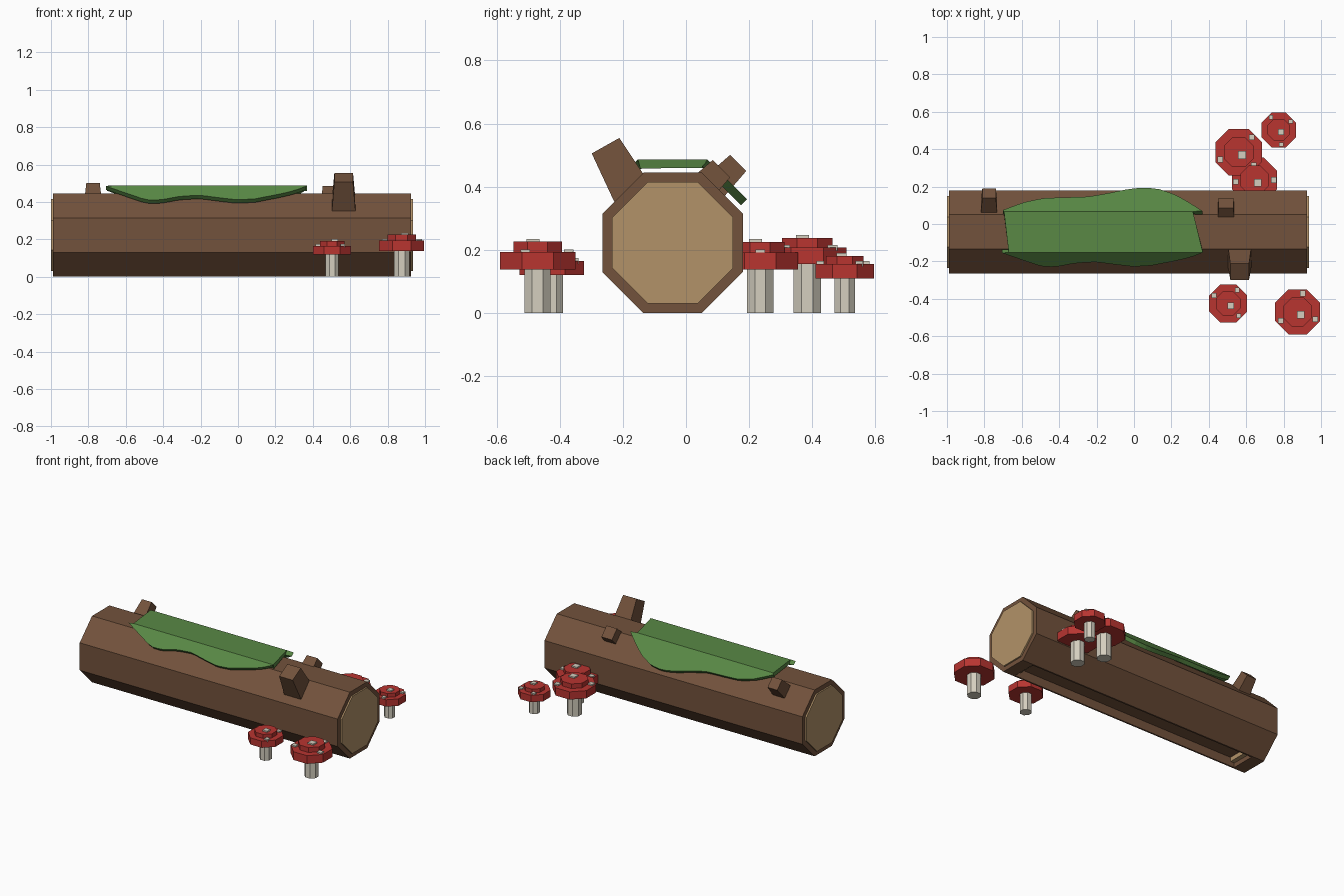
import bpy, bmesh
from math import cos, sin, pi, radians, sqrt
from mathutils import Matrix, Vector

if "Cube" in bpy.data.objects:
    bpy.data.objects.remove(bpy.data.objects["Cube"])


def material(name, rgb):
    m = bpy.data.materials.new(name)
    m.diffuse_color = (*rgb, 1)
    m.use_nodes = True
    m.node_tree.nodes["Principled BSDF"].inputs["Base Color"].default_value = m.diffuse_color
    return m


BARK = material("bark", (0.17, 0.085, 0.045))
WOOD = material("cut_wood", (0.45, 0.29, 0.14))
MOSS = material("moss", (0.10, 0.25, 0.06))
RED = material("red_cap", (0.48, 0.035, 0.03))
CREAM = material("cream", (0.66, 0.62, 0.52))


def finish(bm, name, mat):
    bmesh.ops.recalc_face_normals(bm, faces=bm.faces)
    me = bpy.data.meshes.new(name)
    bm.to_mesh(me)
    bm.free()
    me.materials.append(mat)
    ob = bpy.data.objects.new(name, me)
    bpy.context.collection.objects.link(ob)
    return ob


def prism(bm, start, end, r1, r2, sides=8):
    """Tapered prism between two points; r1 and r2 are centre-to-flat distances."""
    start, end = Vector(start), Vector(end)
    axis = end - start
    k = 1 / cos(pi / sides)
    if abs(axis.x) > 1e-6:
        rot = Matrix.Rotation(pi / 2, 4, 'Y')
    elif abs(axis.y) > 1e-6:
        # lean within the yz plane so sides stay square to x
        rot = Vector((0, 0, 1)).rotation_difference(axis).to_matrix().to_4x4()
    else:
        rot = Matrix.Identity(4)
    mat = Matrix.Translation((start + end) / 2) @ rot @ Matrix.Rotation(pi / sides, 4, 'Z')
    bmesh.ops.create_cone(bm, cap_ends=True, segments=sides, radius1=r1 * k,
                          radius2=r2 * k, depth=axis.length, matrix=mat)


def box(bm, x, y, z, w, h):
    bmesh.ops.create_cube(bm, size=1, matrix=Matrix.Translation((x, y, z))
                          @ Matrix.Diagonal((w, w, h, 1)))


CY, CZ, R = -0.0425, 0.2225, 0.2225

# log with a recess in its underside
bm = bmesh.new()
prism(bm, (-0.99, CY, CZ), (0.925, CY, CZ), R, R)
bm.faces.ensure_lookup_table()
under = min(bm.faces, key=lambda f: f.calc_center_median().z)
bmesh.ops.inset_region(bm, faces=[under], thickness=0.015)
for v in under.verts:
    v.co.x = -0.90 if v.co.x < 0 else 0.84
roof = bmesh.ops.extrude_discrete_faces(bm, faces=[under])["faces"][0]
bmesh.ops.translate(bm, vec=(0, 0, 0.06), verts=list(roof.verts))
finish(bm, "log", BARK)

# pale sawn ends
for name, x0, x1 in (("left_cut_end", -1.0, -0.87), ("right_cut_end", 0.80, 0.935)):
    bm = bmesh.new()
    prism(bm, (x0, CY, CZ), (x1, CY, CZ), 0.192, 0.192)
    finish(bm, name, WOOD)

# broken branch stubs
stubs = [("front_branch", 0.565, (-0.165, 0.37), (-0.255, 0.53), 0.064, 0.05),
         ("back_left_branch", -0.775, (0.08, 0.39), (0.165, 0.475), 0.045, 0.036),
         ("back_right_branch", 0.492, (0.055, 0.40), (0.112, 0.457), 0.045, 0.039)]
for name, x, a, b, r1, r2 in stubs:
    bm = bmesh.new()
    prism(bm, (x, *a), (x, *b), r1, r2, 4)
    finish(bm, name, BARK)

# moss blanket with wavy hems, folded over the log's top three faces
MR = 0.2645
CORNER = MR * (sqrt(2) - 1)
FRONT = [(0, -0.155), (0.1, -0.192), (0.2, -0.228), (0.27, -0.229), (0.37, -0.209),
         (0.47, -0.203), (0.57, -0.217), (0.66, -0.228), (0.75, -0.222),
         (0.88, -0.195), (0.95, -0.177), (1, -0.156)]
BACK = [(0, 0.075), (0.1, 0.115), (0.2, 0.138), (0.3, 0.142), (0.42, 0.145),
        (0.52, 0.163), (0.62, 0.185), (0.7, 0.195), (0.78, 0.188),
        (0.87, 0.155), (0.95, 0.105), (1, 0.07)]


def hem(points, t):
    for (a, ya), (b, yb) in zip(points, points[1:]):
        if t <= b + 1e-9:
            return ya + (yb - ya) * (t - a) / (b - a)


N = 28
bm = bmesh.new()
grid = []
for i in range(N + 1):
    t = i / N
    col = []
    for x0, x1, y in ((-0.705, 0.36, hem(FRONT, t)), (-0.67, 0.368, CY - CORNER),
                      (-0.695, 0.315, CY + CORNER), (-0.70, 0.365, hem(BACK, t))):
        out = max(abs(y - CY), CORNER)
        col.append(bm.verts.new((x0 + (x1 - x0) * t, y, CZ + MR * sqrt(2) - out)))
    grid.append(col)
for p, q in zip(grid, grid[1:]):
    for j in range(3):
        bm.faces.new((p[j], q[j], q[j + 1], p[j + 1]))
moss = finish(bm, "moss", MOSS)
if moss.data.polygons[1].normal.z < 0:
    moss.data.flip_normals()
mod = moss.modifiers.new("thickness", 'SOLIDIFY')
mod.thickness = 0.027
mod.offset = -1
mod.use_even_offset = True

# mushrooms: x, y, cap radius, cap bottom, rim top, crown top, spot angles
mushrooms = [(0.875, -0.47, 0.120, 0.138, 0.193, 0.226, (75, 207, 337)),
             (0.503, -0.425, 0.102, 0.120, 0.165, 0.192, (56, 150, 311)),
             (0.560, 0.384, 0.125, 0.155, 0.207, 0.238, (49, 202, 319)),
             (0.645, 0.235, 0.120, 0.138, 0.192, 0.225, (0, 185, 275)),
             (0.774, 0.503, 0.093, 0.110, 0.156, 0.181, (35, 122, 279))]
for n, (x, y, r, z0, z1, z2, angles) in enumerate(mushrooms, 1):
    bm = bmesh.new()
    prism(bm, (x, y, 0), (x, y, z0 + 0.01), r * 0.345, r * 0.345)
    finish(bm, f"mushroom_stem_{n}", CREAM)
    bm = bmesh.new()
    prism(bm, (x, y, z0), (x, y, z1), r, r)
    prism(bm, (x, y, z1 - 0.005), (x, y, z2), r * 0.64, r * 0.64)
    finish(bm, f"mushroom_cap_{n}", RED)
    bm = bmesh.new()
    box(bm, x + r * 0.14, y - r * 0.12, z2, r * 0.34, 0.018)
    for a in map(radians, angles):
        box(bm, x + r * 0.85 * cos(a), y + r * 0.85 * sin(a), z1, r * 0.25, 0.018)
    finish(bm, f"mushroom_spots_{n}", CREAM)
